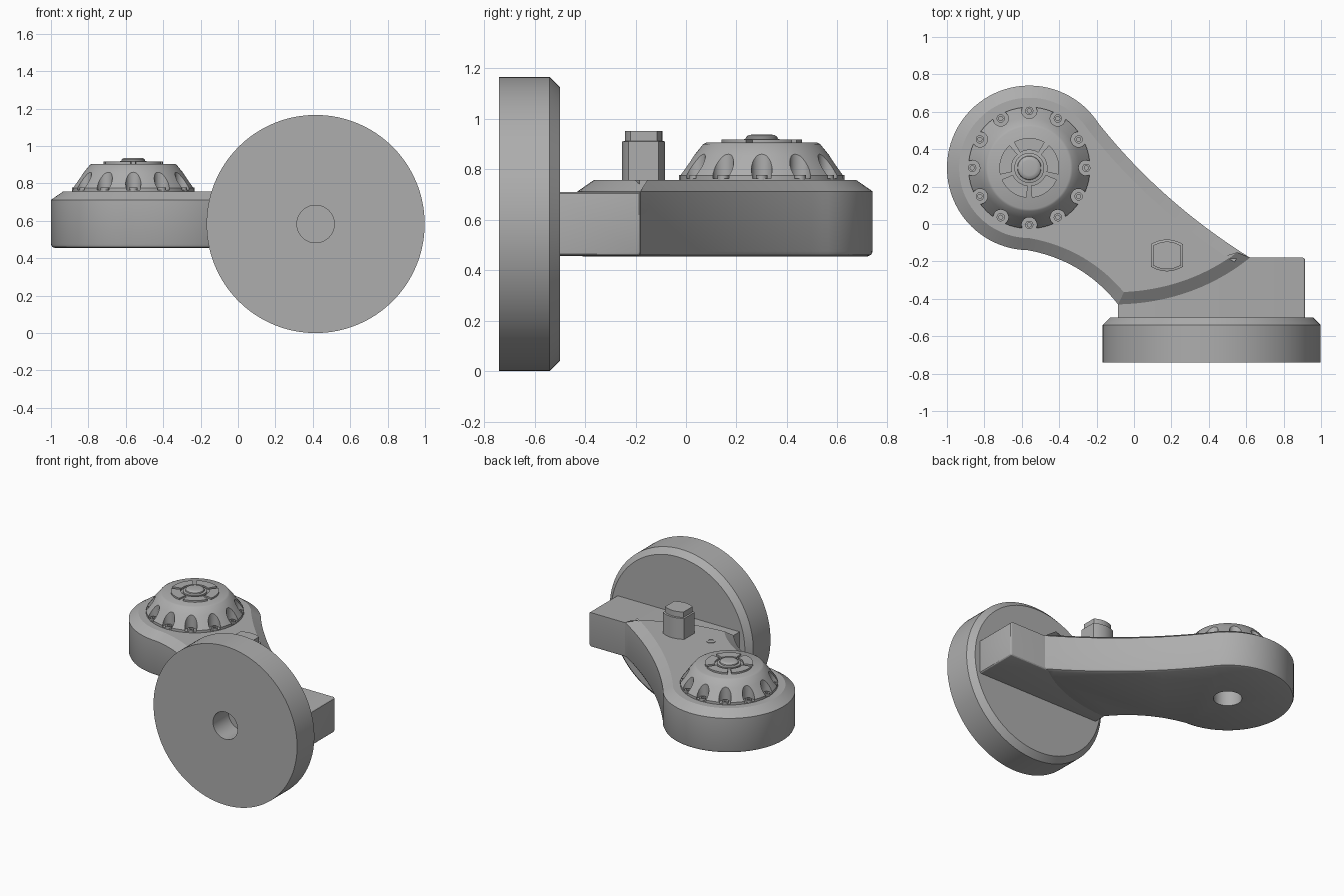
import bpy, bmesh, math
from mathutils import Vector

cube = bpy.data.objects.get("Cube")
if cube:
    bpy.data.objects.remove(cube, do_unlink=True)

grey = bpy.data.materials.new("machined_grey")
grey.use_nodes = True
grey.diffuse_color = (0.42, 0.42, 0.42, 1)
grey.node_tree.nodes["Principled BSDF"].inputs["Base Color"].default_value = grey.diffuse_color


def finish(name, bm):
    bmesh.ops.recalc_face_normals(bm, faces=bm.faces)
    me = bpy.data.meshes.new(name)
    bm.to_mesh(me)
    bm.free()
    me.materials.append(grey)
    me.shade_smooth()
    me.set_sharp_from_angle(angle=math.radians(28))
    ob = bpy.data.objects.new(name, me)
    bpy.context.collection.objects.link(ob)
    return ob


def loft(bm, rings):
    """Skin equal-length closed rings and cap both ends."""
    loops = [[bm.verts.new(p) for p in ring] for ring in rings]
    for a, b in zip(loops, loops[1:]):
        for i in range(len(a)):
            j = (i + 1) % len(a)
            bm.faces.new((a[i], a[j], b[j], b[i]))
    bm.faces.new(loops[0])
    bm.faces.new(loops[-1])


def turned(bm, profile, x, y, n=96):
    """Lathe (radius, height) pairs round a vertical axis."""
    angles = [math.tau * i / n for i in range(n)]
    loft(bm, [[(x + r * math.cos(a), y + r * math.sin(a), z) for a in angles]
              for r, z in profile])


def prism(bm, outline, levels):
    loft(bm, [[(x, y, z) for x, y in outline] for z in levels])


def carve(ob, cutter):
    mod = ob.modifiers.new("cut", "BOOLEAN")
    mod.operation = "DIFFERENCE"
    mod.solver = "EXACT"
    mod.object = cutter
    dg = bpy.context.evaluated_depsgraph_get()
    me = bpy.data.meshes.new_from_object(ob.evaluated_get(dg))
    ob.modifiers.clear()
    ob.data = me
    me.shade_smooth()
    me.set_sharp_from_angle(angle=math.radians(28))
    bpy.data.objects.remove(cutter, do_unlink=True)


def curve(a, b, c, n=20):
    a, b, c = Vector(a), Vector(b), Vector(c)
    return [a * (1 - t) ** 2 + b * 2 * t * (1 - t) + c * t * t
            for t in (i / n for i in range(n))]


def inset(points, d):
    """Mitred inward offset of a counter-clockwise outline."""
    out = []
    for i, p in enumerate(points):
        e = (p - points[i - 1]).normalized()
        f = (points[(i + 1) % len(points)] - p).normalized()
        n1, n2 = Vector((-e.y, e.x)), Vector((-f.y, f.x))
        out.append(p + (n1 + n2) * d / (1 + n1.dot(n2)))
    return out


KX, KY = -0.56, 0.30

# Swept arm: round head, concave flanks, chamfered top, eased bottom edge
start, stop = math.radians(33), math.radians(269)
outline = []
for i in range(61):
    a = start + (stop - start) * i / 60
    outline.append(Vector((KX + 0.44 * math.cos(a), KY + 0.44 * math.sin(a))))
corner, tip = (-0.085, -0.43), (0.62, -0.18)
outline += curve(outline[-1], (-0.27, -0.195), corner)[1:]
outline += curve(corner, (0.32, -0.42), tip)
outline += curve(tip, (0.14, 0.12), outline[0])
bm = bmesh.new()
loft(bm, [[(p.x, p.y, z) for p in inset(outline, d)] for z, d in
          ((0.455, 0.02), (0.461, 0.006), (0.475, 0), (0.712, 0), (0.757, 0.065))])
arm = finish("arm", bm)
bm = bmesh.new()
turned(bm, ((0.095, 0.4), (0.095, 0.62)), KX, KY, 48)
carve(arm, finish("arm_bore_cutter", bm))

# Block joining the arm to the wheel
bm = bmesh.new()
bmesh.ops.create_cube(bm, size=1)
for v in bm.verts:
    v.co = (0.415 + v.co.x, -0.35 + v.co.y * 0.34, 0.5835 + v.co.z * 0.253)
bmesh.ops.bevel(bm, geom=[e for e in bm.edges if all(v.co.x > 0.9 for v in e.verts)
                          or all(v.co.y > -0.2 and v.co.z < 0.5 for v in e.verts)],
                offset=0.014, segments=3, profile=0.5, affect="EDGES")
finish("mounting_block", bm)

# Upright wheel with a blind bore in front and a chamfered back rim
bm = bmesh.new()
turned(bm, ((0.1, 0.18), (0.1, 0), (0.583, 0), (0.583, 0.2), (0.543, 0.24)), 0, 0, 128)
for v in bm.verts:
    x, y, z = v.co
    v.co = (0.415 + x, -0.74 + z, 0.583 + y)
finish("wheel", bm)

# Domed knob with twelve scallops
bm = bmesh.new()
turned(bm, ((0.325, 0.75), (0.325, 0.775), (0.307, 0.8), (0.268, 0.855),
            (0.232, 0.899), (0.22, 0.905)), KX, KY)
knob = finish("knob", bm)
cut, pins = bmesh.new(), bmesh.new()
for i in range(12):
    a = math.tau * i / 12
    x, y = KX + 0.305 * math.cos(a), KY + 0.305 * math.sin(a)
    turned(cut, ((0.041, 0.764), (0.041, 1.0)), x, y, 24)
    turned(pins, ((0.011, 0.766), (0.011, 0.778), (0.022, 0.778), (0.022, 0.755)), x, y, 20)
carve(knob, finish("scallop_cutter", cut))
finish("knob_pins", pins)

# Five raised sectors and a centre hub on the knob
bm = bmesh.new()
for i in range(5):
    mid = math.tau * i / 5 + math.pi / 2
    arc = [mid + math.radians(-31 + 62 * k / 14) for k in range(15)]
    ring = [(KX + 0.16 * math.cos(a), KY + 0.16 * math.sin(a)) for a in arc]
    ring += [(KX + 0.095 * math.cos(a), KY + 0.095 * math.sin(a)) for a in reversed(arc)]
    prism(bm, ring, (0.903, 0.917))
finish("knob_sectors", bm)
bm = bmesh.new()
turned(bm, ((0.08, 0.903), (0.08, 0.917), (0.064, 0.92), (0.062, 0.928),
            (0.052, 0.935), (0.04, 0.937)), KX, KY, 48)
finish("knob_hub", bm)

# Drive post: flat sides, bowed ends, narrower top
bow = [-1 + i / 6 for i in range(13)]
post = [(0.086 * t, -0.06 - 0.025 * (1 - t * t)) for t in bow]
post += [(-x, -y) for x, y in post]
bm = bmesh.new()
loft(bm, [[(0.176 + x * s, -0.168 + y * s, z) for x, y in post]
          for z, s in ((0.75, 1), (0.91, 1), (0.912, 0.87), (0.952, 0.87))])
finish("drive_post", bm)

# Small ring beside the post
bm = bmesh.new()
turned(bm, ((0.018, 0.7575), (0.018, 0.76), (0.034, 0.76), (0.034, 0.755)), -0.07, -0.19, 32)
finish("oil_port_ring", bm)
